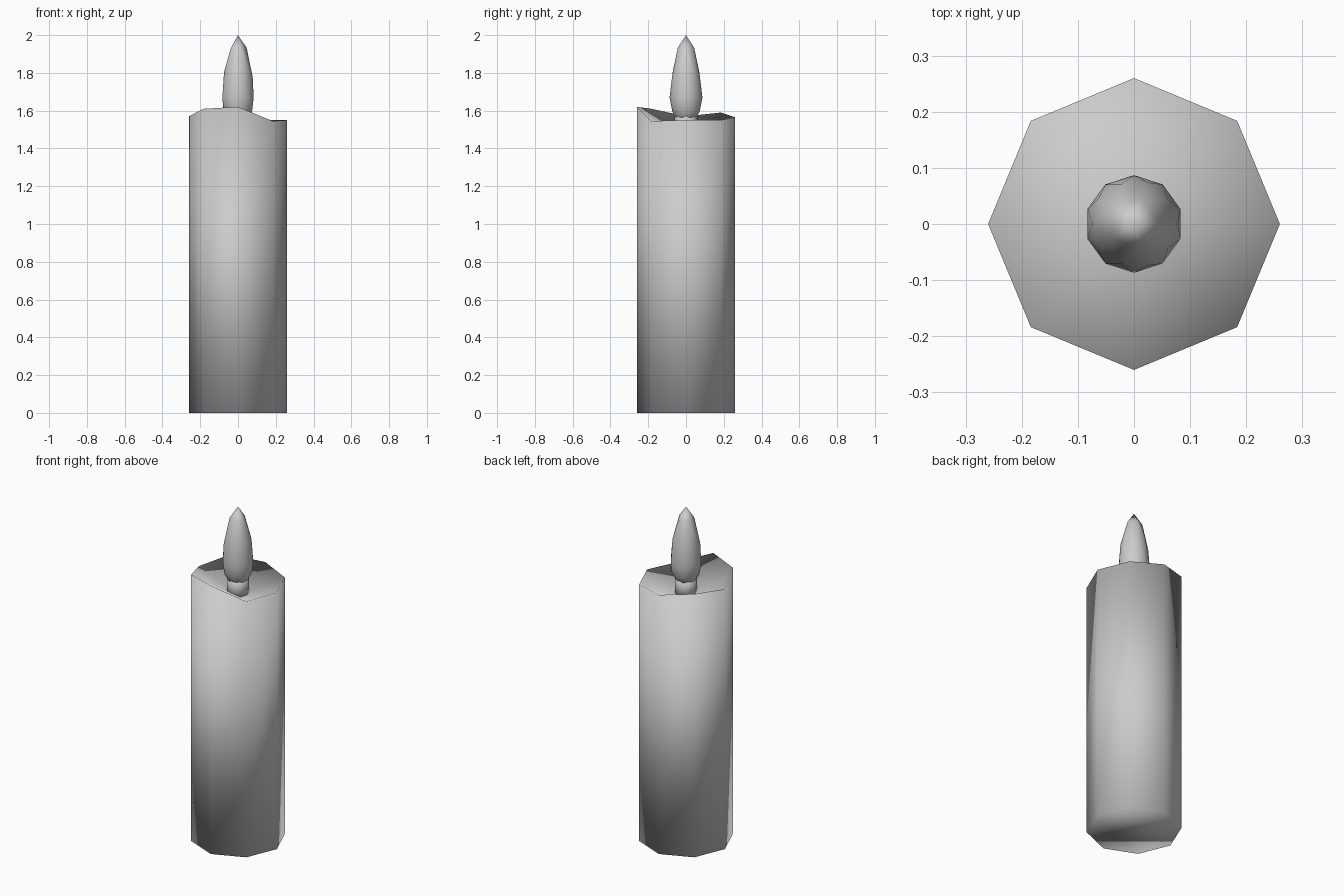
import bpy, bmesh
from math import cos, sin, pi

if "Cube" in bpy.data.objects:
    bpy.data.objects.remove(bpy.data.objects["Cube"])


def finish(bm, name):
    bmesh.ops.recalc_face_normals(bm, faces=bm.faces[:])
    for f in bm.faces:
        f.smooth = True
    me = bpy.data.meshes.new(name)
    bm.to_mesh(me)
    bm.free()
    ob = bpy.data.objects.new(name, me)
    bpy.context.collection.objects.link(ob)
    return ob


# Wax body: octagonal column with an uneven melted rim and a dished top
R = 0.26
rim = [1.55, 1.55, 1.565, 1.59, 1.57, 1.61, 1.62, 1.545]  # from +x, anticlockwise
bm = bmesh.new()
ring = lambda h: [bm.verts.new((R * cos(i * pi / 4), R * sin(i * pi / 4), h[i])) for i in range(8)]
low, high = ring([0] * 8), ring(rim)
dip = bm.verts.new((0, 0, 1.46))
bm.faces.new(low[::-1])
for i in range(8):
    j = (i + 1) % 8
    bm.faces.new((low[i], low[j], high[j], high[i]))
    bm.faces.new((high[i], high[j], dip))
finish(bm, "wax_body")

# Wick: short stub from the dish into the flame
bm = bmesh.new()
bmesh.ops.create_cone(bm, cap_ends=True, segments=8, radius1=0.06, radius2=0.06, depth=0.12)
bmesh.ops.translate(bm, verts=bm.verts[:], vec=(0, 0, 1.52))
finish(bm, "wick")

# Flame: icosphere with its upper half drawn out to a point
bm = bmesh.new()
bmesh.ops.create_icosphere(bm, subdivisions=2, radius=1)
for v in bm.verts:
    z = v.co.z
    v.co.x *= 0.087
    v.co.y *= 0.087
    v.co.z = 1.67 + (0.33 * z ** 1.4 if z > 0.001 else 0.15 * z)
finish(bm, "flame")
